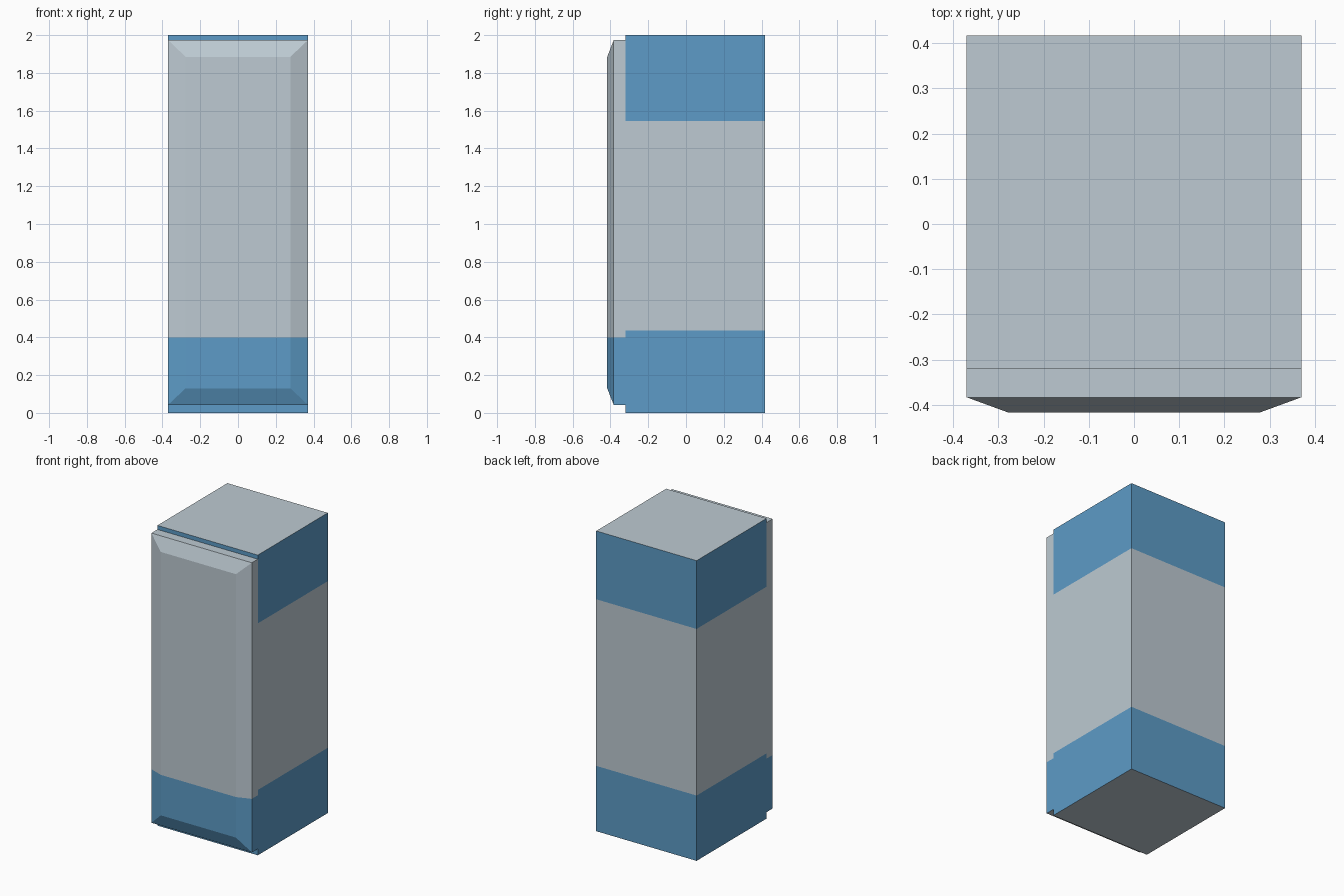
import bpy, bmesh

if "Cube" in bpy.data.objects:
    bpy.data.objects.remove(bpy.data.objects["Cube"])


def material(name, rgb):
    m = bpy.data.materials.new(name)
    m.diffuse_color = (*rgb, 1)
    m.use_nodes = True
    m.node_tree.nodes["Principled BSDF"].inputs["Base Color"].default_value = m.diffuse_color
    return m


GREY = material("pale grey", (0.51, 0.59, 0.645))
BLUE = material("blue", (0.11, 0.33, 0.57))


def lofted_part(name, sections, cuts, is_blue):
    """Loft rectangles (y, half width, z low, z high) front to back,
    slice at the cut heights and paint the bands."""
    bm = bmesh.new()
    rings = [[bm.verts.new(p) for p in ((-w, y, lo), (w, y, lo), (w, y, hi), (-w, y, hi))]
             for y, w, lo, hi in sections]
    bm.faces.new(rings[0])
    bm.faces.new(rings[-1][::-1])
    for a, b in zip(rings, rings[1:]):
        for i in range(4):
            j = (i + 1) % 4
            bm.faces.new((a[i], b[i], b[j], a[j]))
    for z in cuts:
        bmesh.ops.bisect_plane(bm, geom=bm.verts[:] + bm.edges[:] + bm.faces[:],
                               plane_co=(0, 0, z), plane_no=(0, 0, 1))
    bmesh.ops.recalc_face_normals(bm, faces=bm.faces[:])
    for f in bm.faces:
        flat = abs(f.normal.z) > 0.99      # top and underside stay grey
        f.material_index = int(not flat and is_blue(f.calc_center_median().z))
    me = bpy.data.meshes.new(name)
    bm.to_mesh(me)
    bm.free()
    me.materials.append(GREY)
    me.materials.append(BLUE)
    bpy.context.collection.objects.link(bpy.data.objects.new(name, me))


# Cabinet with a blue band at the bottom and top
lofted_part("cabinet", [(-0.32, 0.37, 0, 2), (0.417, 0.37, 0, 2)],
            (0.435, 1.545), lambda z: z < 0.435 or z > 1.545)

# Door with a chamfered front and a blue bottom band
lofted_part("door", [(-0.417, 0.277, 0.13, 1.885), (-0.383, 0.37, 0.043, 1.973),
                     (-0.32, 0.37, 0.043, 1.973)],
            (0.40,), lambda z: z < 0.40)
